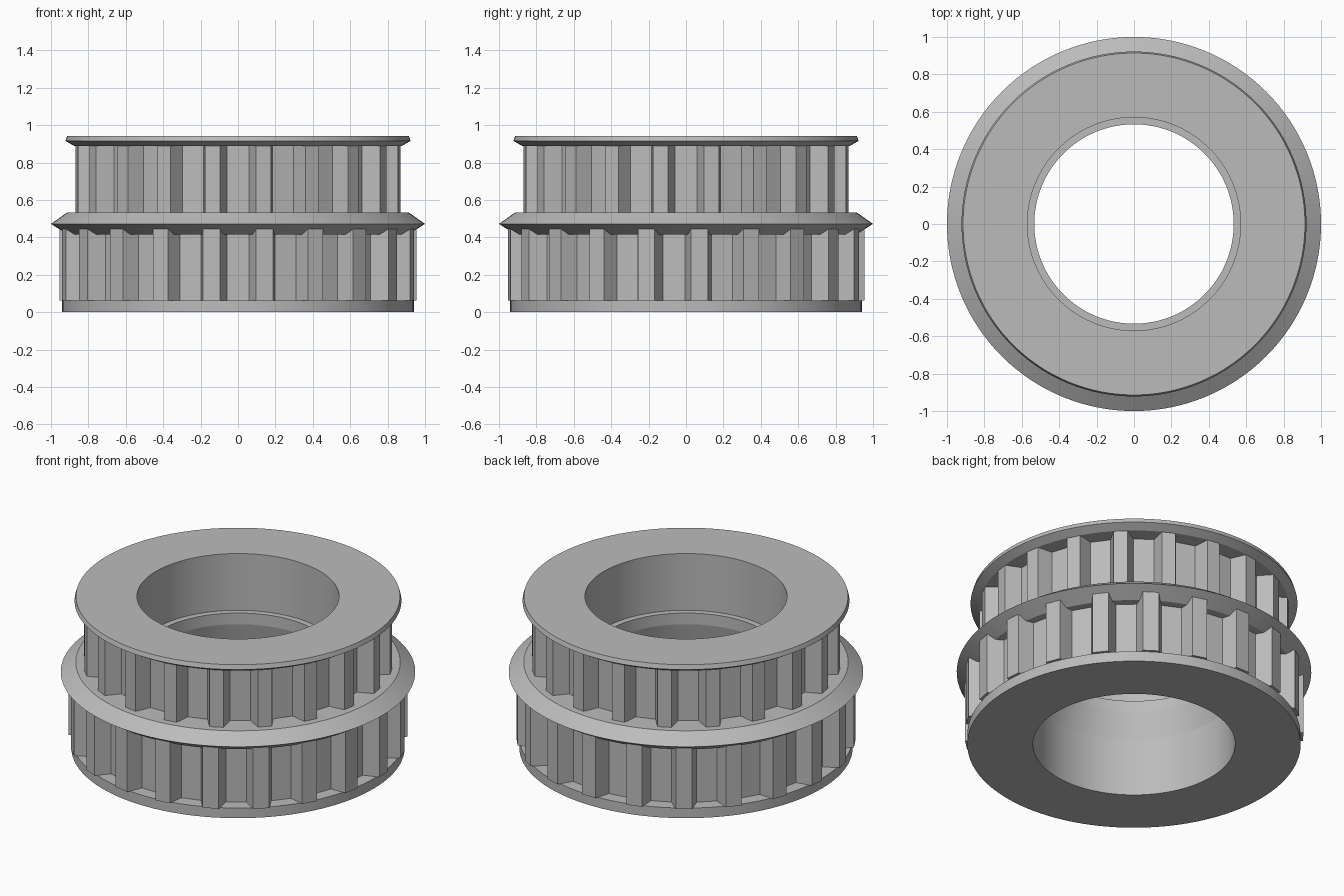
import bpy
import bmesh
from math import cos, sin, pi, sqrt, radians

cube = bpy.data.objects.get("Cube")
if cube:
    bpy.data.objects.remove(cube, do_unlink=True)

# Single machined metal colour
metal = bpy.data.materials.new("machined grey")
metal.use_nodes = True
GREY = (0.5, 0.5, 0.5, 1.0)
metal.diffuse_color = GREY
metal.node_tree.nodes["Principled BSDF"].inputs["Base Color"].default_value = GREY


def finish(name, bm):
    bmesh.ops.recalc_face_normals(bm, faces=bm.faces)
    mesh = bpy.data.meshes.new(name)
    bm.to_mesh(mesh)
    bm.free()
    mesh.materials.append(metal)
    obj = bpy.data.objects.new(name, mesh)
    bpy.context.collection.objects.link(obj)
    bpy.ops.object.select_all(action="DESELECT")
    obj.select_set(True)
    bpy.context.view_layer.objects.active = obj
    bpy.ops.object.shade_smooth_by_angle(angle=radians(9))
    return obj


def lathe(name, profile, segments=128):
    """Revolve a closed (radius, height) profile around z."""
    bm = bmesh.new()
    rings = []
    for i in range(segments):
        a = 2 * pi * i / segments
        rings.append([bm.verts.new((r * cos(a), r * sin(a), z)) for r, z in profile])
    n = len(profile)
    for i in range(segments):
        p, q = rings[i], rings[(i + 1) % segments]
        for j in range(n):
            k = (j + 1) % n
            bm.faces.new((p[j], q[j], q[k], p[k]))
    return finish(name, bm)


DEPTH = 0.095        # groove depth
FLOOR = 0.058        # half width of groove floor
MOUTH = 0.097        # half width of groove opening


def toothed_ring(name, teeth, radius, z0, z1):
    """Ring of trapezoid grooves, one centred on the front."""
    rim = sqrt(radius ** 2 - MOUTH ** 2)
    root = radius - DEPTH
    section = [(-MOUTH, rim), (-FLOOR, root), (FLOOR, root), (MOUTH, rim)]
    bm = bmesh.new()
    low, high = [], []
    for i in range(teeth):
        a = -pi / 2 + 2 * pi * i / teeth
        for t, r in section:
            x = r * cos(a) - t * sin(a)
            y = r * sin(a) + t * cos(a)
            low.append(bm.verts.new((x, y, z0)))
            high.append(bm.verts.new((x, y, z1)))
    n = len(low)
    for i in range(n):
        k = (i + 1) % n
        bm.faces.new((low[i], low[k], high[k], high[i]))
    # End caps on each tooth
    for i in range(teeth):
        ids = [(4 * i + s) % n for s in (2, 3, 4, 5)]
        bm.faces.new([low[j] for j in reversed(ids)])
        bm.faces.new([high[j] for j in ids])
    return finish(name, bm)


LOWER_R, UPPER_R = 0.956, 0.873
lower_core = LOWER_R - DEPTH - 0.01
upper_core = UPPER_R - DEPTH - 0.01

# Hub with three flanges and a stepped bore
lathe("flanged_hub", [
    (0.57, 0.0), (0.94, 0.0), (0.94, 0.063),          # bottom flange
    (lower_core, 0.063), (lower_core, 0.415),
    (0.91, 0.415), (1.0, 0.472), (0.915, 0.532),      # middle flange
    (upper_core, 0.532), (upper_core, 0.888),
    (0.875, 0.888), (0.922, 0.916), (0.914, 0.943),   # top flange
    (0.57, 0.943), (0.57, 0.59),                      # upper bore
    (0.533, 0.59), (0.533, 0.52), (0.57, 0.36),       # inner lip
])

# Two rows of belt teeth, ends sunk into the flanges above
toothed_ring("lower_teeth", 21, LOWER_R, 0.063, 0.445)
toothed_ring("upper_teeth", 20, UPPER_R, 0.531, 0.889)
